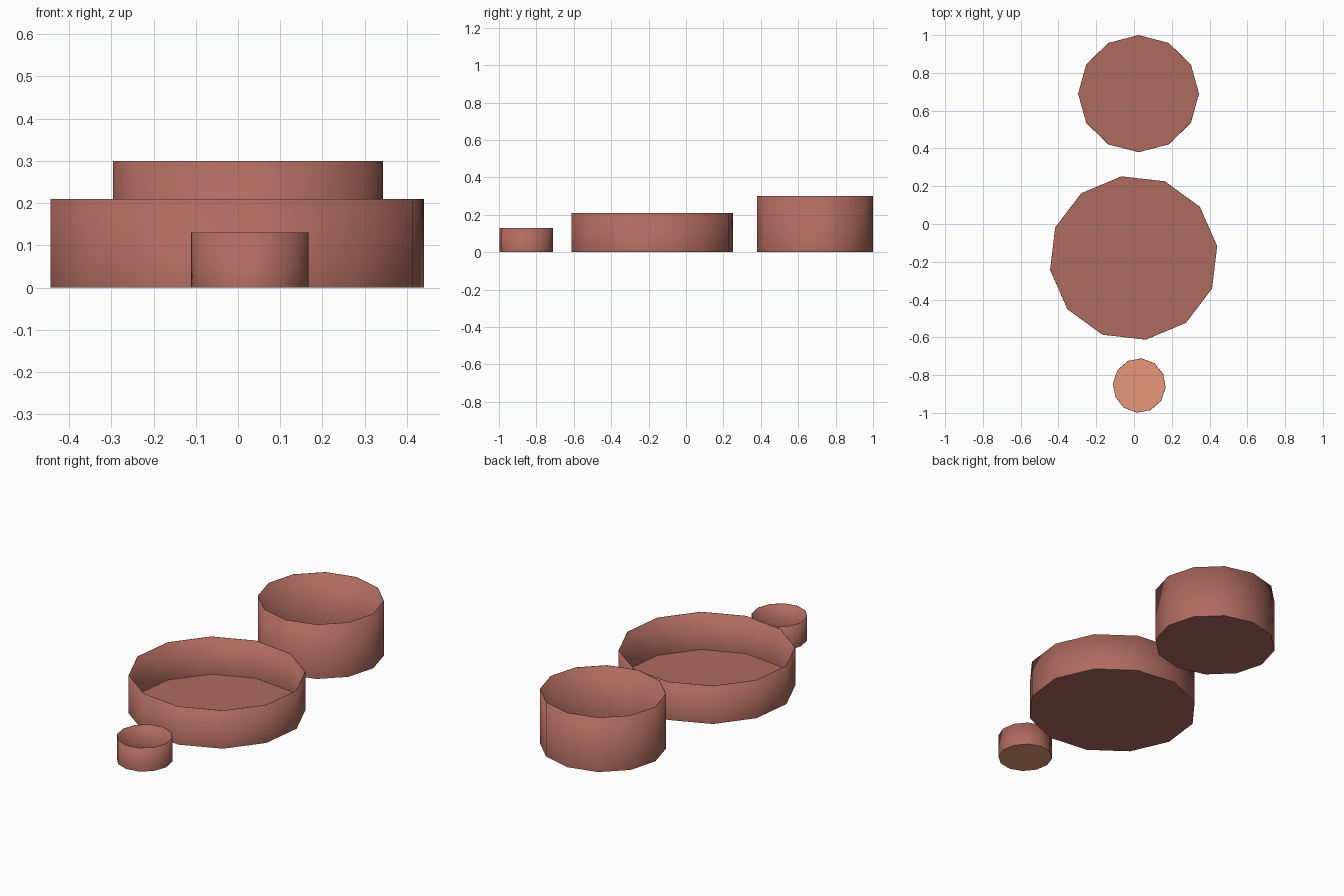
import bpy
import bmesh
from math import cos, sin, radians, tau

if "Cube" in bpy.data.objects:
    bpy.data.objects.remove(bpy.data.objects["Cube"], do_unlink=True)

SIDES = 12
WALL = 0.003


def make_material(name, rgb):
    mat = bpy.data.materials.new(name)
    mat.use_nodes = True
    colour = (*rgb, 1.0)
    mat.diffuse_color = colour
    mat.node_tree.nodes["Principled BSDF"].inputs["Base Color"].default_value = colour
    return mat


clay = make_material("red brown clay", (0.43, 0.147, 0.116))
copper = make_material("light copper", (0.80, 0.31, 0.19))


def make_pot(name, centre, radius, height, turn, floor_material):
    """Thin open pot: outer wall, soft rim, inner wall and a flat floor."""
    bm = bmesh.new()

    def ring(inset, z):
        angles = [radians(turn) + tau * i / SIDES for i in range(SIDES)]
        return [bm.verts.new(((radius[0] - inset) * cos(a),
                              (radius[1] - inset) * sin(a), z)) for a in angles]

    rings = [ring(0, 0), ring(0, height), ring(WALL, height), ring(WALL, WALL)]

    # Outer wall, rim and inner wall
    for low, high in zip(rings, rings[1:]):
        for i in range(SIDES):
            j = (i + 1) % SIDES
            bm.faces.new((low[i], low[j], high[j], high[i])).smooth = True

    # Underside and floor, with crisp edges against the walls
    for face in (bm.faces.new(rings[0][::-1]), bm.faces.new(rings[-1])):
        face.material_index = 1
        for edge in face.edges:
            edge.smooth = False

    mesh = bpy.data.meshes.new(name)
    bm.to_mesh(mesh)
    bm.free()
    mesh.materials.append(clay)
    mesh.materials.append(floor_material)
    pot = bpy.data.objects.new(name, mesh)
    pot.location = (*centre, 0)
    bpy.context.collection.objects.link(pot)


make_pot("tall_back_pot", (0.024, 0.69), (0.32, 0.31), 0.30, 0, clay)
make_pot("wide_middle_pot", (-0.002, -0.18), (0.447, 0.437), 0.21, 8.3, clay)
make_pot("small_front_pot", (0.028, -0.855), (0.14, 0.144), 0.13, -5, copper)
